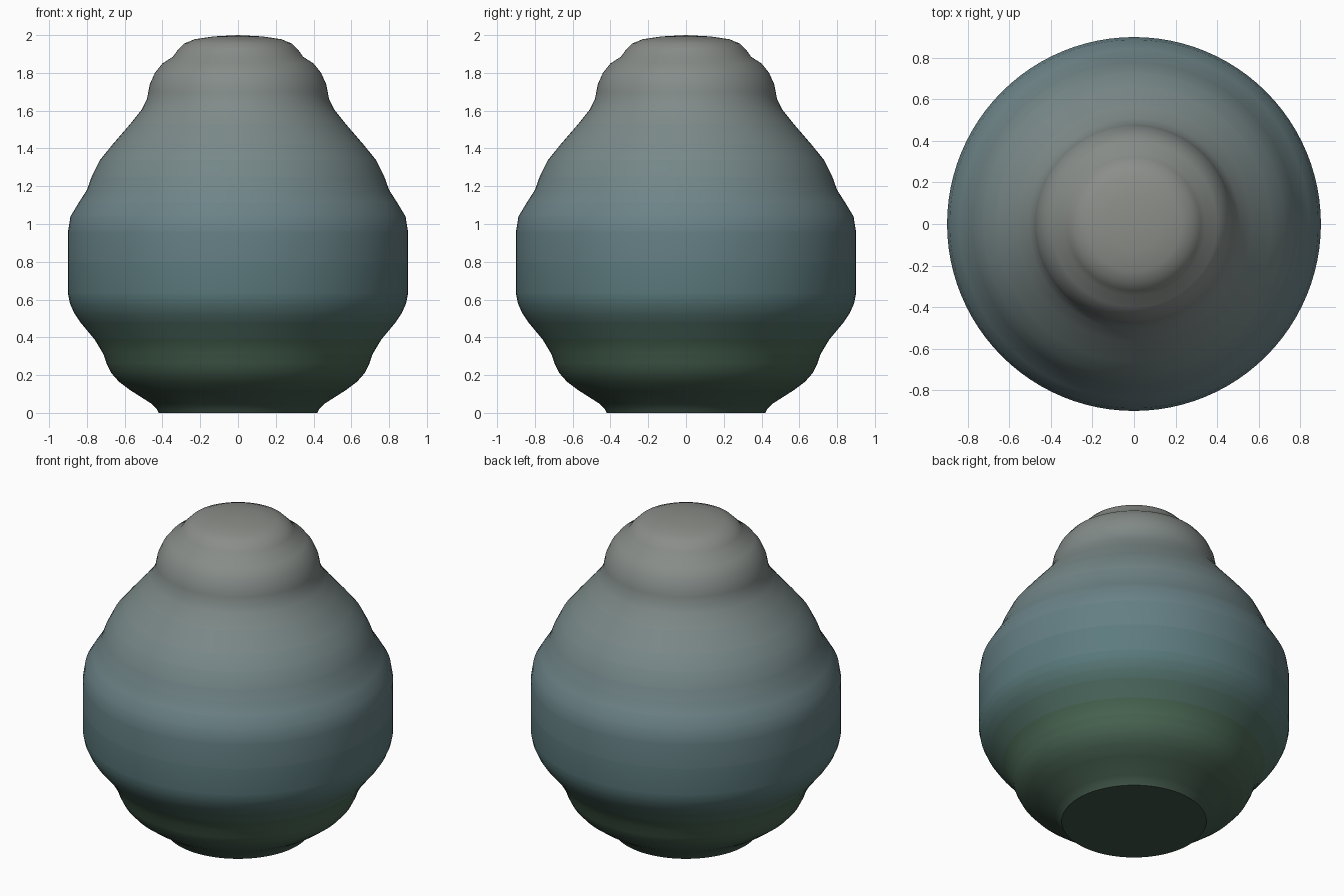
import bpy, bmesh, math

if "Cube" in bpy.data.objects:
    bpy.data.objects.remove(bpy.data.objects["Cube"])

SIDES = 96

# Outline as (radius, height), foot to crown
PROFILE = [(0.42, 0), (0.43, 0.02), (0.46, 0.05), (0.57, 0.12), (0.63, 0.165), (0.67, 0.21),
           (0.695, 0.26), (0.712, 0.31), (0.76, 0.39), (0.835, 0.48), (0.868, 0.53),
           (0.89, 0.58), (0.90, 0.63), (0.90, 0.80), (0.90, 0.96), (0.887, 1.04),
           (0.845, 1.11), (0.80, 1.18), (0.775, 1.25), (0.73, 1.34), (0.665, 1.42),
           (0.57, 1.53), (0.51, 1.605), (0.482, 1.66), (0.475, 1.70), (0.467, 1.74),
           (0.44, 1.80), (0.40, 1.85), (0.345, 1.885), (0.32, 1.92), (0.285, 1.955),
           (0.23, 1.978), (0.13, 1.993)]

# Colour stops by height: mossy foot, teal belly, stone-grey crown
STOPS = [(0.0, (0.05, 0.09, 0.065)), (0.35, (0.07, 0.14, 0.09)), (0.62, (0.10, 0.19, 0.20)),
         (1.0, (0.14, 0.22, 0.24)), (1.4, (0.19, 0.25, 0.25)), (2.0, (0.26, 0.27, 0.25))]


def colour_at(z):
    for (z0, a), (z1, b) in zip(STOPS, STOPS[1:]):
        if z <= z1:
            t = (z - z0) / (z1 - z0)
            return tuple(p + (q - p) * t for p, q in zip(a, b)) + (1,)
    return STOPS[-1][1] + (1,)


# Turned body: one ring per outline point, closed by a flat foot and a low crown
bm = bmesh.new()
rings = [[bm.verts.new((r * math.cos(2 * math.pi * i / SIDES),
                        r * math.sin(2 * math.pi * i / SIDES), z)) for i in range(SIDES)]
         for r, z in PROFILE]
tip = bm.verts.new((0, 0, 2))
bm.faces.new(rings[0][::-1])
for i in range(SIDES):
    j = (i + 1) % SIDES
    for k, (low, high) in enumerate(zip(rings, rings[1:])):
        bm.faces.new((low[i], low[j], high[j], high[i])).material_index = k
    bm.faces.new((rings[-1][i], rings[-1][j], tip)).material_index = len(rings) - 1

mesh = bpy.data.meshes.new("turned_body")
bm.to_mesh(mesh)
bm.free()
body = bpy.data.objects.new("turned_body", mesh)
bpy.context.collection.objects.link(body)

# Glaze gradient, one material per band
for k, (r, z) in enumerate(PROFILE):
    top = PROFILE[k + 1][1] if k + 1 < len(PROFILE) else 2.0
    mat = bpy.data.materials.new(f"glaze_band_{k}")
    mat.diffuse_color = colour_at((z + top) / 2)
    mat.use_nodes = True
    mat.node_tree.nodes["Principled BSDF"].inputs["Base Color"].default_value = mat.diffuse_color
    mesh.materials.append(mat)

bpy.context.view_layer.objects.active = body
body.select_set(True)
bpy.ops.object.shade_smooth_by_angle(angle=math.radians(40))
